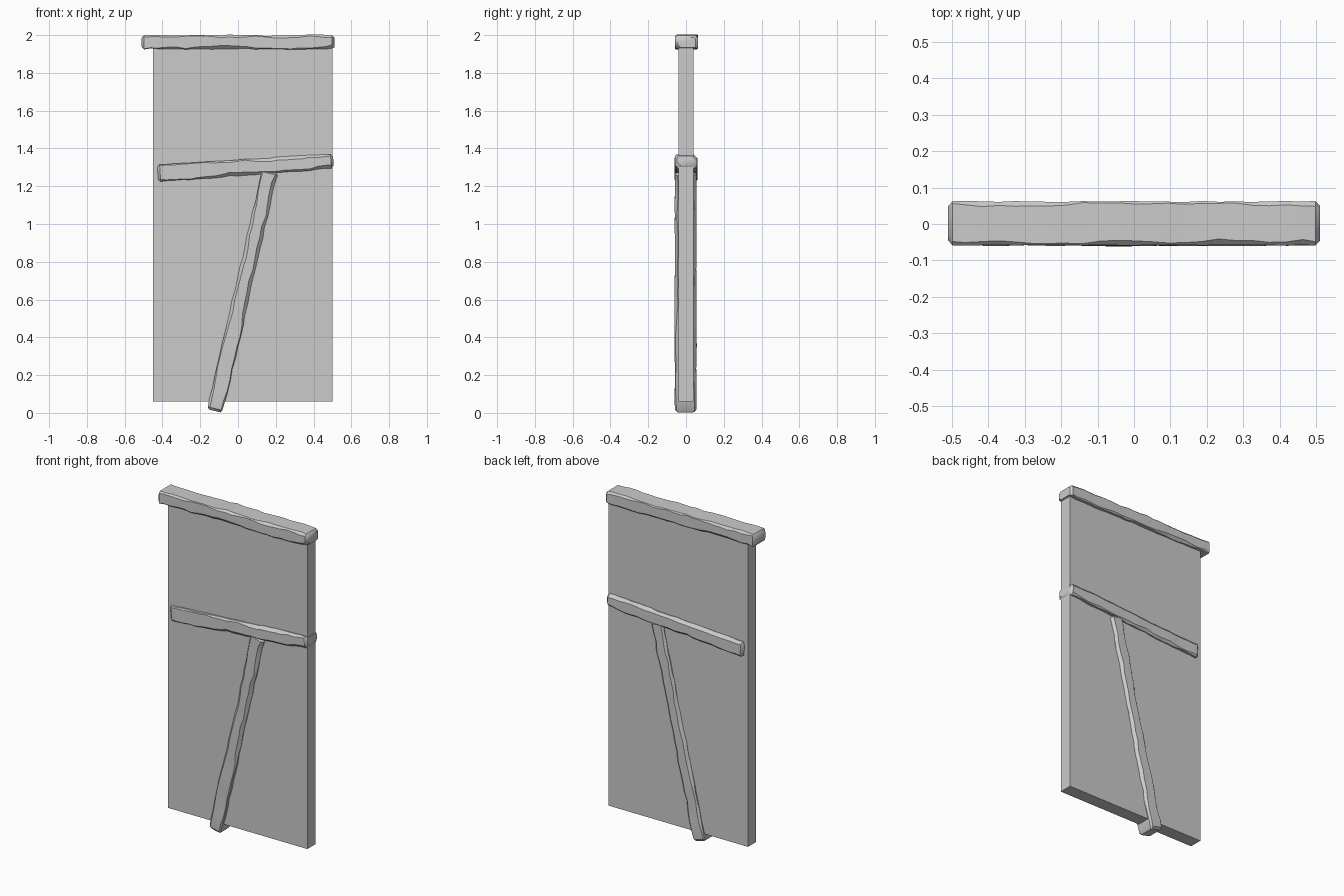
import bpy
import bmesh
import random
from mathutils import Vector

random.seed(4)

cube = bpy.data.objects.get("Cube")
if cube:
    bpy.data.objects.remove(cube, do_unlink=True)

grey = bpy.data.materials.new("plain grey")
grey.use_nodes = True
colour = (0.6, 0.6, 0.6, 1)
grey.diffuse_color = colour
grey.node_tree.nodes["Principled BSDF"].inputs["Base Color"].default_value = colour


def add_object(name, bm):
    bmesh.ops.recalc_face_normals(bm, faces=bm.faces)
    mesh = bpy.data.meshes.new(name)
    bm.to_mesh(mesh)
    bm.free()
    mesh.materials.append(grey)
    obj = bpy.data.objects.new(name, mesh)
    bpy.context.collection.objects.link(obj)
    return obj


def beam(name, start, end, half_start, half_end, y_mid, half_depth, steps=22):
    """Rough hewn beam: a loft of rectangles with unevenly worn corners."""
    a, b = Vector((start[0], y_mid, start[1])), Vector((end[0], y_mid, end[1]))
    along = (b - a).normalized()
    across = Vector((-along.z, 0, along.x))
    depth = Vector((0, 1, 0))
    end_t = 0.013 / (b - a).length
    stops = [0, end_t] + [i / steps for i in range(1, steps)] + [1 - end_t, 1]
    wear = [0.01] * 4
    bm = bmesh.new()
    rings = []
    for t in stops:
        shrink = 0.012 if t in (0, 1) else 0
        half = half_start + (half_end - half_start) * t - shrink
        half += random.uniform(-0.003, 0.002)
        deep = half_depth - shrink + random.uniform(-0.002, 0.001)
        centre = a.lerp(b, t) + across * random.uniform(-0.002, 0.002)
        wear = [min(0.018, max(0.004, w + random.uniform(-0.006, 0.006))) for w in wear]
        ring = []
        for (u, v), w in zip(((1, 1), (-1, 1), (-1, -1), (1, -1)), wear):
            cuts = [(half, deep - w), (half - w, deep)]
            if u * v > 0:
                cuts.reverse()
            # keep the corners in one turning order around the ring
            cuts.reverse()
            for p, q in cuts:
                ring.append(bm.verts.new(centre + across * u * p + depth * v * q))
        rings.append(ring)
    for r, s in zip(rings, rings[1:]):
        for i in range(len(r)):
            j = (i + 1) % len(r)
            bm.faces.new((r[i], r[j], s[j], s[i]))
    bm.faces.new(rings[0])
    bm.faces.new(rings[-1])
    obj = add_object(name, bm)
    bpy.ops.object.select_all(action="DESELECT")
    obj.select_set(True)
    bpy.context.view_layer.objects.active = obj
    bpy.ops.object.shade_smooth_by_angle(angle=0.6)
    return obj


# Flat wall panel
bm = bmesh.new()
bmesh.ops.create_cube(bm, size=1)
bmesh.ops.scale(bm, verts=bm.verts, vec=(0.95, 0.08, 1.89))
bmesh.ops.translate(bm, verts=bm.verts, vec=(0.025, 0, 1.005))
add_object("wall_panel", bm)

# Timber framing, showing on both sides of the panel
beam("top_beam", (-0.51, 1.963), (0.51, 1.963), 0.037, 0.037, 0.002, 0.06)
beam("middle_beam", (-0.425, 1.268), (0.505, 1.333), 0.045, 0.039, 0, 0.06)
beam("diagonal_brace", (-0.122, 0.01), (0.17, 1.28), 0.042, 0.042, -0.002, 0.058)
